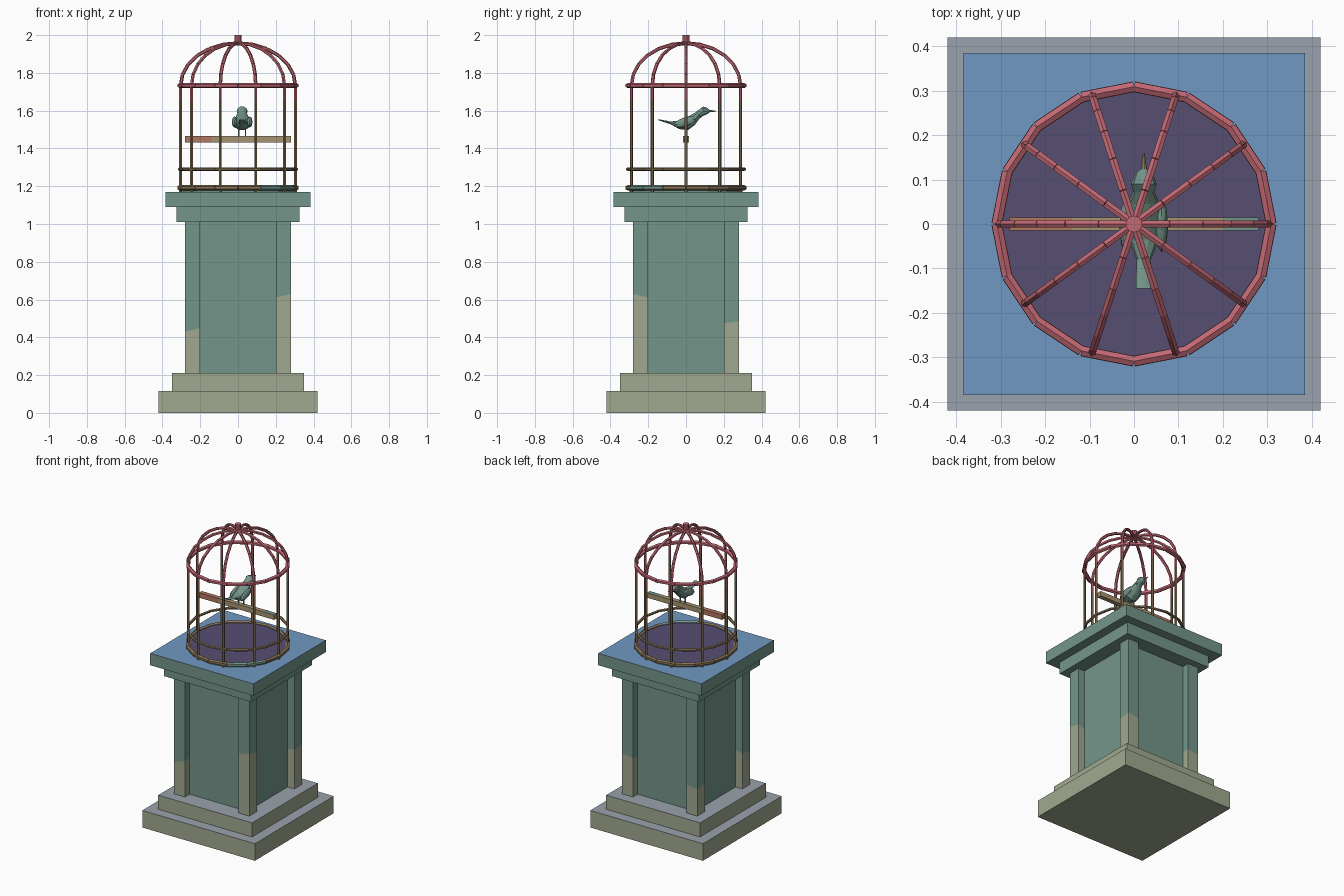
import bpy, bmesh, math
from mathutils import Vector, Matrix

if "Cube" in bpy.data.objects:
    bpy.data.objects.remove(bpy.data.objects["Cube"])


def mat(name, r, g, b):
    m = bpy.data.materials.new(name)
    m.diffuse_color = [((c / 255 + 0.055) / 1.055) ** 2.4 for c in (r, g, b)] + [1]
    m.use_nodes = True
    m.node_tree.nodes["Principled BSDF"].inputs["Base Color"].default_value = m.diffuse_color
    return m


GREEN = mat("verdigris green", 116, 150, 138)
OLIVE = mat("olive stone", 160, 169, 143)
GREY = mat("grey ledge", 155, 162, 173)
BLUE = mat("blue top", 113, 153, 195)
PURPLE = mat("purple floor", 86, 78, 114)
PINK = mat("rose metal", 194, 104, 115)
BROWN = mat("bronze brown", 136, 116, 86)
TAN = mat("tan wood", 166, 148, 112)
RUST = mat("rusty wood", 178, 118, 96)


def finish(bm, name, mats, rule=None):
    bmesh.ops.recalc_face_normals(bm, faces=bm.faces)
    if rule:
        for f in bm.faces:
            f.material_index = rule(f)
    me = bpy.data.meshes.new(name)
    bm.to_mesh(me)
    bm.free()
    for m in mats:
        me.materials.append(m)
    ob = bpy.data.objects.new(name, me)
    bpy.context.collection.objects.link(ob)
    return ob


def add_box(bm, lo, hi):
    lo, hi = Vector(lo), Vector(hi)
    m = Matrix.Translation((lo + hi) / 2) @ Matrix.Diagonal((*(hi - lo), 1))
    bmesh.ops.create_cube(bm, size=1, matrix=m)


def add_tube(bm, p, q, r, sides=6):
    p, q = Vector(p), Vector(q)
    d = q - p
    m = Matrix.Translation((p + q) / 2) @ d.to_track_quat('Z', 'Y').to_matrix().to_4x4()
    bmesh.ops.create_cone(bm, cap_ends=True, segments=sides, radius1=r, radius2=r,
                          depth=d.length, matrix=m)


def polar(r, a, z):
    return Vector((r * math.cos(a), r * math.sin(a), z))


def is_top(f):
    return 1 if f.normal.z > 0.9 else 0


# stepped slabs of the pedestal
def slab(name, half, z0, z1, side, top):
    bm = bmesh.new()
    add_box(bm, (-half, -half, z0), (half, half, z1))
    finish(bm, name, [side, top], is_top)


slab("plinth_lower", 0.42, 0, 0.115, OLIVE, GREY)
slab("plinth_upper", 0.35, 0.115, 0.21, OLIVE, GREY)
slab("shaft_core", 0.23, 0.21, 1.01, GREEN, GREEN)
slab("cap_lower", 0.325, 1.01, 1.09, GREEN, BLUE)
slab("cap_upper", 0.385, 1.09, 1.17, GREEN, BLUE)

# corner posts with a worn, slanted colour line
for name, sx, sy, outer, inner in (("front_left", -1, -1, 0.43, 0.45),
                                   ("front_right", 1, -1, 0.63, 0.61),
                                   ("back_right", 1, 1, 0.485, 0.475),
                                   ("back_left", -1, 1, 0.39, 0.40)):
    bm = bmesh.new()
    x, y = sorted((sx * 0.2, sx * 0.28)), sorted((sy * 0.2, sy * 0.28))
    add_box(bm, (x[0], y[0], 0.21), (x[1], y[1], 1.01))
    slope = (inner - outer) / 0.08
    co = Vector((sx * 0.28, sy * 0.28, outer))
    no = Vector((sx * slope, sy * slope, 1))
    bmesh.ops.bisect_plane(bm, geom=bm.verts[:] + bm.edges[:] + bm.faces[:],
                           plane_co=co, plane_no=no)
    finish(bm, "corner_post_" + name, [OLIVE, GREEN],
           lambda f: int((f.calc_center_median() - co).dot(no) > 0))

# cage floor tray
bm = bmesh.new()
bmesh.ops.create_cone(bm, cap_ends=True, segments=16, radius1=0.30, radius2=0.30,
                      depth=0.025, matrix=Matrix.Translation((0, 0, 1.1825)))
finish(bm, "cage_floor", [GREEN, PURPLE], is_top)


# cage hoops made of straight rods
def hoop(name, z, r, mats, rule=None):
    bm = bmesh.new()
    for i in range(16):
        a = i * math.tau / 16
        add_tube(bm, polar(0.309, a, z), polar(0.309, a + math.tau / 16, z), r)
    finish(bm, name, mats, rule)


def worn(f):
    c = f.calc_center_median()
    return int(-1.3 < math.atan2(c.y, c.x) < -0.4)


hoop("hoop_bottom", 1.192, 0.014, [BROWN, GREEN], worn)
hoop("hoop_middle", 1.29, 0.009, [BROWN])
hoop("hoop_top", 1.733, 0.013, [PINK])

# upright bars and dome ribs
bars, ribs = bmesh.new(), bmesh.new()
STEPS = 6
for i in range(10):
    a = i * math.tau / 10
    add_tube(bars, polar(0.304, a, 1.17), polar(0.304, a, 1.65), 0.0085)
    add_tube(bars, polar(0.304, a, 1.65), polar(0.304, a, 1.735), 0.0085)
    pts = [polar(0.304 * math.cos(t), a, 1.733 + 0.225 * math.sin(t))
           for t in (k * math.pi / 2 / STEPS for k in range(STEPS + 1))]
    for p, q in zip(pts, pts[1:]):
        add_tube(ribs, p, q, 0.0095)
finish(bars, "upright_bars", [BROWN, PINK], lambda f: int(f.calc_center_median().z > 1.645))
finish(ribs, "dome_ribs", [PINK])

# finial
bm = bmesh.new()
add_tube(bm, (0, 0, 1.945), (0, 0, 2.0), 0.019, 10)
finish(bm, "finial", [PINK])

# perch, coloured along its length
bm = bmesh.new()
add_box(bm, (-0.28, -0.015, 1.432), (0.28, 0.015, 1.465))
for cut in (-0.14, 0.2):
    bmesh.ops.bisect_plane(bm, geom=bm.verts[:] + bm.edges[:] + bm.faces[:],
                           plane_co=(cut, 0, 0), plane_no=(1, 0, 0))


def perch_rule(f):
    x = f.calc_center_median().x
    return 0 if x < -0.14 else 2 if x > 0.2 and f.normal.z > 0.9 else 1


finish(bm, "perch", [RUST, TAN, GREEN], perch_rule)

# bird: loft of oval sections (y, z, half width, half height)
BX = 0.022
SECTIONS = [(-0.145, 1.552, 0.018, 0.003), (-0.08, 1.535, 0.016, 0.008),
            (-0.035, 1.525, 0.035, 0.024), (0.01, 1.533, 0.045, 0.038),
            (0.045, 1.555, 0.038, 0.034), (0.072, 1.583, 0.024, 0.026),
            (0.09, 1.597, 0.029, 0.026), (0.112, 1.598, 0.02, 0.018),
            (0.124, 1.598, 0.007, 0.007), (0.16, 1.597, 0.002, 0.002)]
bm = bmesh.new()
rings = []
for y, z, w, h in SECTIONS:
    rings.append([bm.verts.new((BX + w * math.cos(k * math.tau / 10), y,
                                z + h * math.sin(k * math.tau / 10))) for k in range(10)])
for r0, r1 in zip(rings, rings[1:]):
    for k in range(10):
        bm.faces.new((r0[k], r0[(k + 1) % 10], r1[(k + 1) % 10], r1[k]))
bm.faces.new(rings[0])
bm.faces.new(rings[-1])
finish(bm, "bird_body", [GREEN, TAN], lambda f: int(f.calc_center_median().y > 0.125))

# wings and legs
for side, s in (("left", -1), ("right", 1)):
    bm = bmesh.new()
    m = (Matrix.Translation((BX + s * 0.04, -0.005, 1.54)) @ Matrix.Rotation(0.3, 4, 'X')
         @ Matrix.Diagonal((0.015, 0.062, 0.024, 1)))
    bmesh.ops.create_uvsphere(bm, u_segments=8, v_segments=6, radius=1, matrix=m)
    finish(bm, "bird_wing_" + side, [GREEN])
    bm = bmesh.new()
    add_tube(bm, (BX + s * 0.018, 0.003, 1.463), (BX + s * 0.018, 0.003, 1.51), 0.004)
    finish(bm, "bird_leg_" + side, [GREEN])
